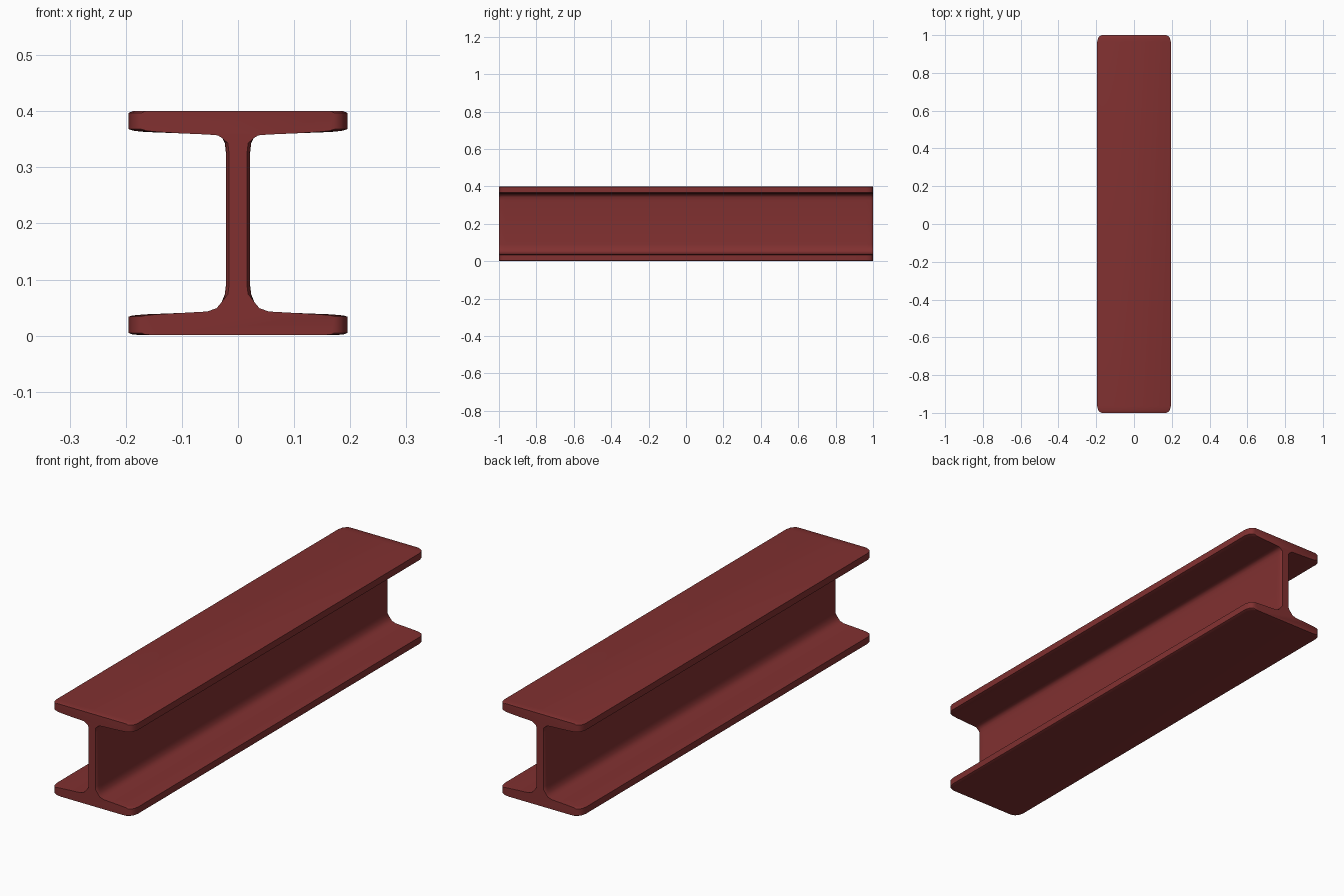
import bpy, bmesh

if "Cube" in bpy.data.objects:
    bpy.data.objects.remove(bpy.data.objects["Cube"])

def section(tip, web):
    """Closed I-shaped outline for a given flange half width and web half thickness."""
    r = tip - 0.195
    half = [(0.17 + r, 0.001), (0.188 + r, 0.002), (tip, 0.005),          # lower flange tip
            (tip, 0.034), (0.188 + r, 0.036), (0.165 + r, 0.038),
            (0.10, 0.0405), (0.055, 0.043), (0.038, 0.049),                # lower fillet
            (0.029, 0.06), (web + 0.002, 0.074), (web, 0.09),
            (web, 0.325), (web + 0.002, 0.343), (0.028, 0.352),            # upper fillet
            (0.036, 0.357), (0.055, 0.3585), (0.10, 0.3605),
            (0.165 + r, 0.363), (0.185 + r, 0.365), (tip, 0.368),          # upper flange tip
            (tip, 0.397), (0.188 + r, 0.4)]
    return half + [(-x, z) for x, z in reversed(half)]

# Stations along the beam: rounded flange corners and eased web ends
ends = [(1.0, 0.172, 0.016), (0.994, 0.183, 0.020), (0.985, 0.190, 0.0215), (0.965, 0.195, 0.0215)]
stations = [(-y, t, w) for y, t, w in ends] + ends[::-1]

# Steel beam lofted through the stations
bm = bmesh.new()
rings = [[bm.verts.new((x, y, z)) for x, z in section(t, w)] for y, t, w in stations]
for a, b in zip(rings, rings[1:]):
    n = len(a)
    for i in range(n):
        j = (i + 1) % n
        bm.faces.new((a[i], a[j], b[j], b[i]))
bm.faces.new(rings[0])
bm.faces.new(rings[-1][::-1])
bmesh.ops.recalc_face_normals(bm, faces=bm.faces)
mesh = bpy.data.meshes.new("steel_beam")
bm.to_mesh(mesh)
bm.free()
beam = bpy.data.objects.new("steel_beam", mesh)
bpy.context.collection.objects.link(beam)

# Red primer paint
paint = bpy.data.materials.new("red_primer")
paint.diffuse_color = (0.22, 0.03, 0.03, 1)
paint.use_nodes = True
paint.node_tree.nodes["Principled BSDF"].inputs["Base Color"].default_value = paint.diffuse_color
mesh.materials.append(paint)

bpy.context.view_layer.objects.active = beam
beam.select_set(True)
bpy.ops.object.shade_smooth_by_angle(angle=0.6)
